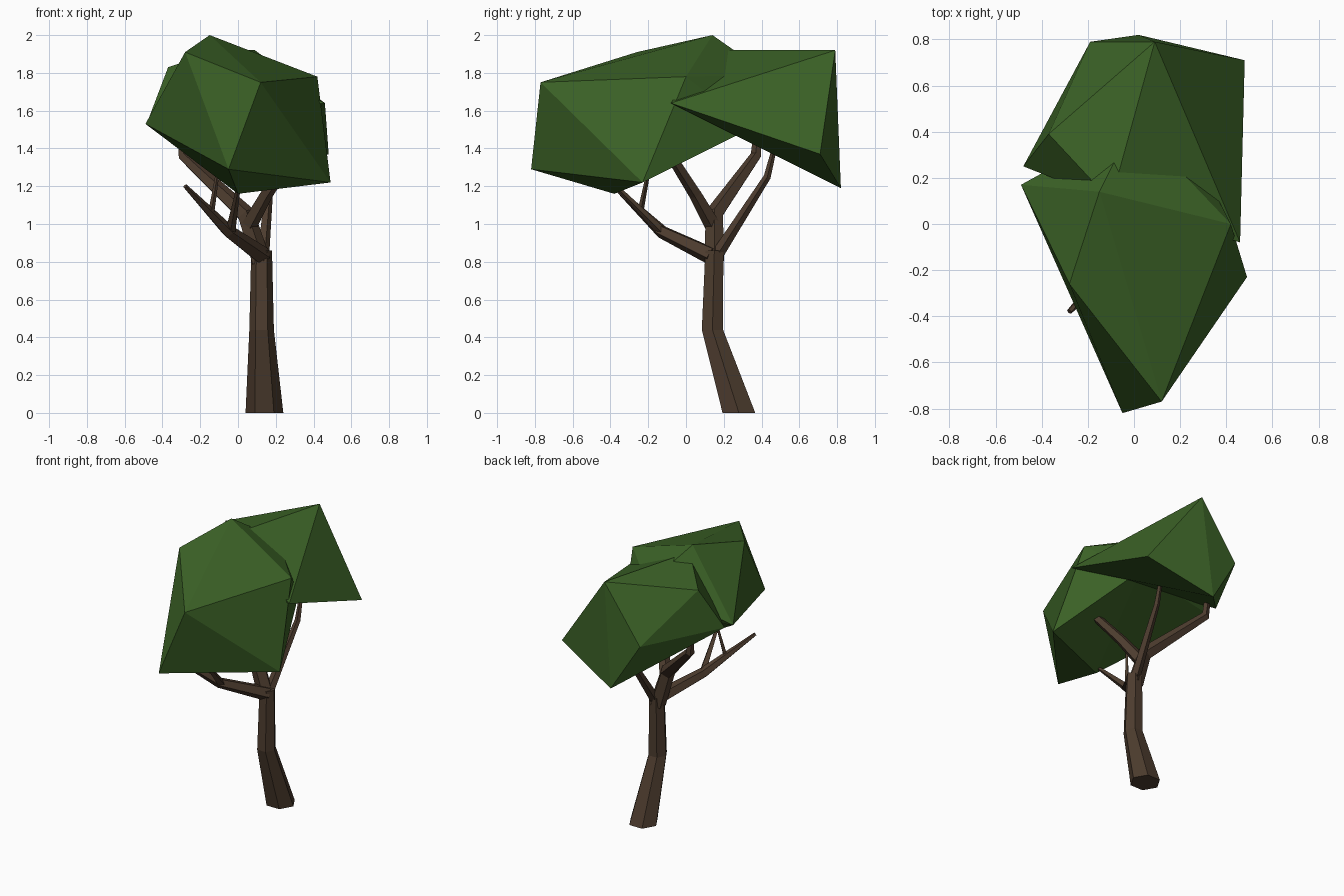
import bpy, bmesh
from math import sin, cos, tau
from mathutils import Vector

cube = bpy.data.objects.get("Cube")
if cube:
    bpy.data.objects.remove(cube, do_unlink=True)


def material(name, rgb):
    mat = bpy.data.materials.new(name)
    mat.use_nodes = True
    mat.diffuse_color = (*rgb, 1)
    mat.node_tree.nodes["Principled BSDF"].inputs["Base Color"].default_value = (*rgb, 1)
    return mat


leaf_green = material("leaf green", (0.045, 0.125, 0.02))
bark_brown = material("bark brown", (0.075, 0.046, 0.028))


def finish(name, bm, mat):
    bmesh.ops.recalc_face_normals(bm, faces=bm.faces)
    mesh = bpy.data.meshes.new(name)
    bm.to_mesh(mesh)
    bm.free()
    mesh.materials.append(mat)
    obj = bpy.data.objects.new(name, mesh)
    bpy.context.collection.objects.link(obj)


def crown(name, corners):
    """Faceted leaf mass spanned by a few corner points."""
    bm = bmesh.new()
    for p in corners:
        bm.verts.new(p)
    bmesh.ops.convex_hull(bm, input=bm.verts)
    finish(name, bm, leaf_green)


def limb(name, path, sides=5, level=False):
    """Tapered faceted tube through (x, y, z, radius) stations."""
    bm = bmesh.new()
    points = [Vector(p[:3]) for p in path]
    rings = []
    for i, p in enumerate(points):
        along = points[min(i + 1, len(points) - 1)] - points[max(i - 1, 0)]
        if level:
            along = Vector((0, 0, 1))
        across = Vector((0, 1, 0)).cross(along).normalized()
        other = along.normalized().cross(across)
        r = path[i][3]
        rings.append([bm.verts.new(p + r * (cos(tau * k / sides) * across + sin(tau * k / sides) * other))
                      for k in range(sides)])
    for a, b in zip(rings, rings[1:]):
        for k in range(sides):
            n = (k + 1) % sides
            bm.faces.new((a[k], a[n], b[n], b[k]))
    bm.faces.new(rings[0])
    bm.faces.new(rings[-1])
    finish(name, bm, bark_brown)


# Leaf masses
crown("front_crown", [
    (0.12, -0.77, 1.75), (-0.05, -0.82, 1.29), (-0.28, -0.26, 1.91), (0.42, 0, 1.78),
    (-0.15, 0.14, 2), (-0.49, 0.17, 1.53), (0.49, -0.23, 1.22), (0, -0.38, 1.16),
    (0.24, 0.35, 1.51), (0, 0.44, 1.79)])
crown("back_crown", [
    (0.09, 0.79, 1.92), (0.48, 0.71, 1.37), (0.46, -0.08, 1.64), (0.02, 0.82, 1.19),
    (-0.19, 0.79, 1.53), (-0.37, 0.39, 1.83), (-0.48, 0.25, 1.54), (-0.1, 0.1, 1.92)])

# Bent trunk
limb("trunk", [(0.14, 0.28, 0, 0.1), (0.125, 0.14, 0.44, 0.065), (0.125, 0.15, 0.86, 0.055)], 6, True)

# Main branches
limb("front_branch", [(0.13, 0.14, 0.83, 0.05), (-0.05, -0.13, 0.96, 0.036), (-0.28, -0.38, 1.2, 0.012)])
limb("rear_branch", [(0.12, 0.15, 0.8, 0.055), (0.04, 0.15, 1.05, 0.05),
                     (-0.29, 0.37, 1.36, 0.03), (-0.3, 0.38, 1.5, 0.022)])
limb("side_branch", [(0.06, 0.14, 1.0, 0.045), (0.15, 0.05, 1.16, 0.036), (0.3, -0.09, 1.38, 0.028)])
limb("slim_branch", [(0.13, 0.16, 0.83, 0.035), (0.17, 0.43, 1.25, 0.02), (0.17, 0.48, 1.45, 0.012)])

# Small twigs
limb("upper_twig", [(-0.14, -0.24, 1.07, 0.016), (-0.1, -0.19, 1.32, 0.008)], 4)
limb("lower_twig", [(-0.04, -0.13, 0.96, 0.026), (0, -0.35, 1.18, 0.012)], 4)
